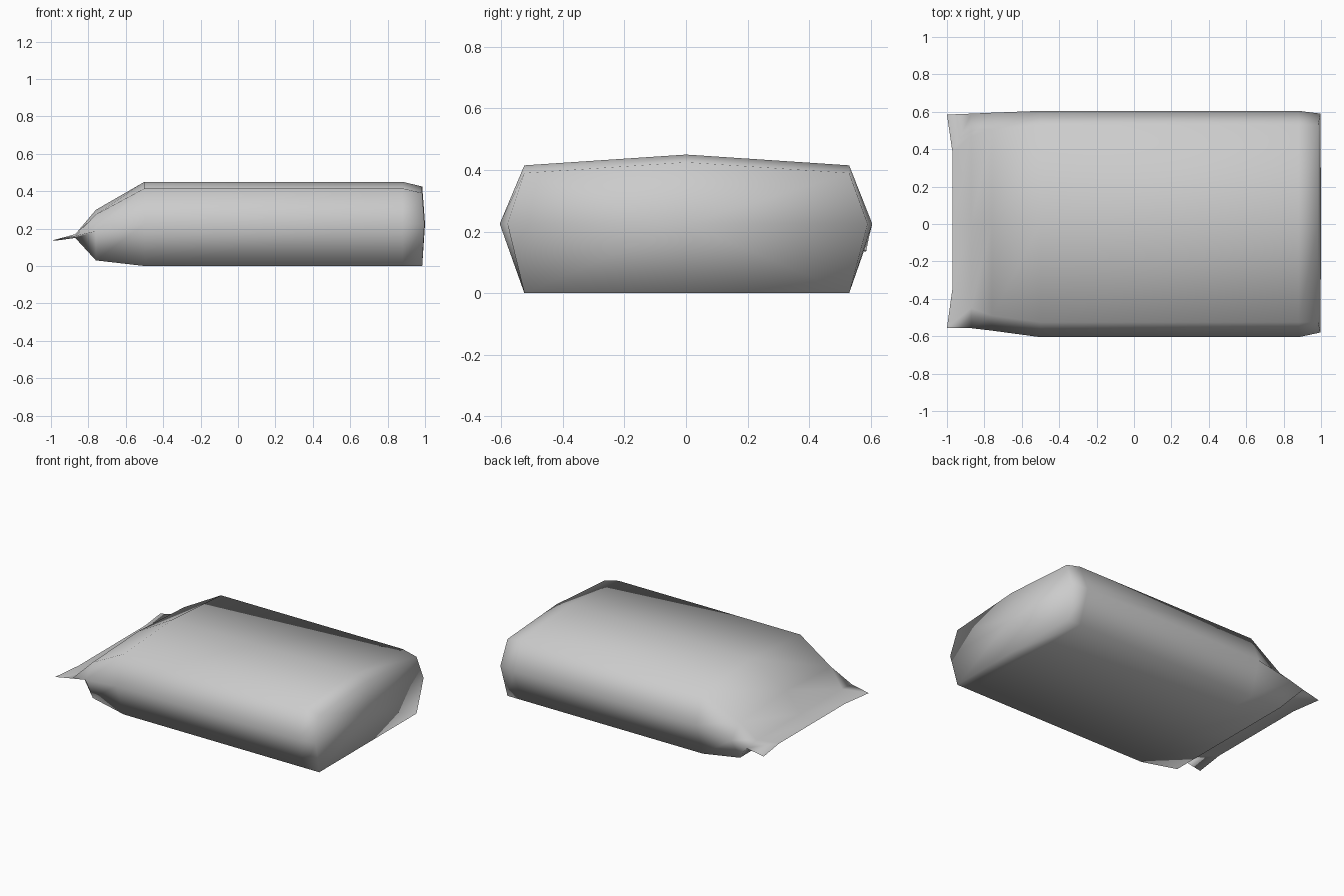
import bpy
import bmesh

cube = bpy.data.objects.get("Cube")
if cube:
    bpy.data.objects.remove(cube, do_unlink=True)

# One plain film colour
film = bpy.data.materials.new("grey film")
film.use_nodes = True
film.diffuse_color = (0.6, 0.6, 0.6, 1)
film.node_tree.nodes["Principled BSDF"].inputs["Base Color"].default_value = (0.6, 0.6, 0.6, 1)


def ring(bm, x_side, x_mid, sides, corners, z_side, z_corner, z_top, z_low):
    """Eight-point cross-section: side, three top points, side, three bottom points."""
    front, back = sides
    c_front, c_back = corners
    points = [
        (x_side, front, z_side), (x_mid, c_front, z_corner), (x_mid, 0, z_top),
        (x_mid, c_back, z_corner), (x_side, back, z_side), (x_mid, c_back, z_low),
        (x_mid, 0, z_low), (x_mid, c_front, z_low)]
    return [bm.verts.new(p) for p in points]


bm = bmesh.new()
full = ((-0.605, 0.605), (-0.525, 0.53), 0.225, 0.415, 0.45, 0.0)
sections = [
    # flat sealed edge and its crimp line
    ring(bm, -1.0, -0.97, (-0.555, 0.585), (-0.34, 0.38), 0.135, 0.14, 0.14, 0.136),
    ring(bm, -0.87, -0.87, (-0.557, 0.59), (-0.45, 0.47), 0.16, 0.17, 0.17, 0.15),
    # swelling shoulder
    ring(bm, -0.76, -0.76, (-0.57, 0.595), (-0.49, 0.5), 0.185, 0.275, 0.30, 0.03),
    # full body
    ring(bm, -0.5, -0.5, *full),
    ring(bm, 0.88, 0.88, *full),
    # rounded far end
    ring(bm, 0.997, 0.985, (-0.58, 0.59), (-0.525, 0.53), 0.225, 0.39, 0.425, 0.0),
]
for a, b in zip(sections, sections[1:]):
    for i in range(8):
        j = (i + 1) % 8
        bm.faces.new((a[i], a[j], b[j], b[i]))

# End panel, four quads around a centre point
end = sections[-1]
centre = bm.verts.new((1.0, 0, 0.225))
for i in (0, 2, 4, 6):
    bm.faces.new((centre, end[i], end[i + 1], end[(i + 2) % 8]))
bmesh.ops.recalc_face_normals(bm, faces=bm.faces)

# Smooth everywhere except the folded sides of the seal
for face in bm.faces:
    face.smooth = True
for i in (0, 4):
    bm.edges.get((sections[0][i], sections[1][i])).smooth = False

mesh = bpy.data.meshes.new("pouch")
bm.to_mesh(mesh)
bm.free()
mesh.materials.append(film)
pouch = bpy.data.objects.new("pouch", mesh)
bpy.context.collection.objects.link(pouch)
